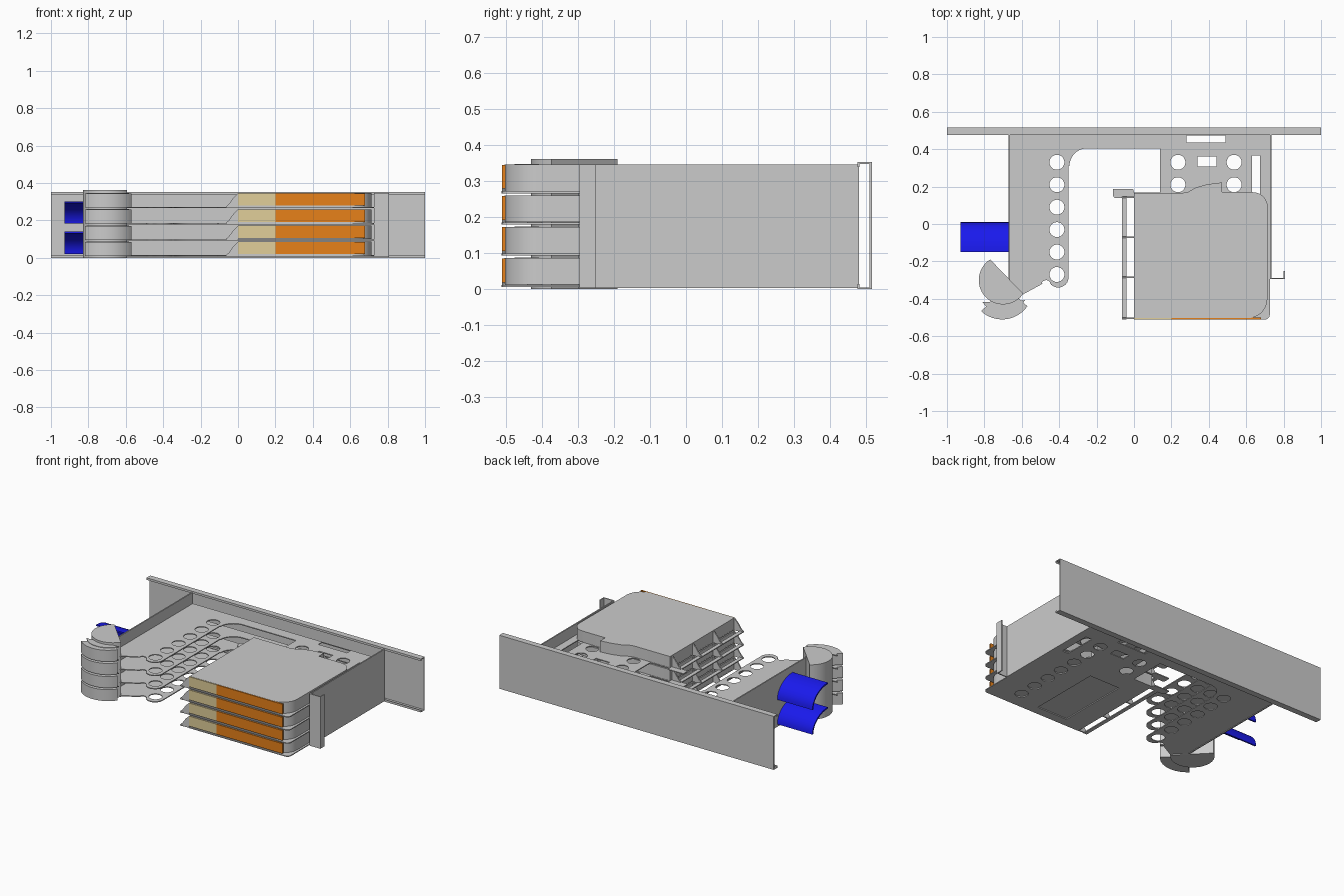
import bpy, bmesh
from math import sin, cos, radians
from mathutils import Matrix, Vector

if "Cube" in bpy.data.objects:
    bpy.data.objects.remove(bpy.data.objects["Cube"])


def arc(cx, cy, r, a0, a1, n=10):
    return [(cx + r * cos(radians(a0 + (a1 - a0) * i / n)),
             cy + r * sin(radians(a0 + (a1 - a0) * i / n))) for i in range(n + 1)]


def circle(cx, cy, r):
    return arc(cx, cy, r, 0, 345, 23)


def rect(x0, y0, x1, y1):
    return [(x0, y0), (x1, y0), (x1, y1), (x0, y1)]


def material(name, color):
    m = bpy.data.materials.new(name)
    m.diffuse_color = (*color, 1)
    m.use_nodes = True
    m.node_tree.nodes["Principled BSDF"].inputs["Base Color"].default_value = m.diffuse_color
    return m


def prism(name, loops, z0, z1, mat=None, matrix=None):
    """Extrude a flat outline (first loop) with holes (other loops)."""
    cu = bpy.data.curves.new(name, 'CURVE')
    cu.dimensions, cu.fill_mode = '2D', 'BOTH'
    cu.extrude = (z1 - z0) / 2
    for loop in loops:
        s = cu.splines.new('POLY')
        s.points.add(len(loop) - 1)
        for p, co in zip(s.points, loop):
            p.co = (co[0], co[1], 0, 1)
        s.use_cyclic_u = True
    tmp = bpy.data.objects.new(name + "_outline", cu)
    bpy.context.collection.objects.link(tmp)
    dg = bpy.context.evaluated_depsgraph_get()
    me = bpy.data.meshes.new_from_object(tmp.evaluated_get(dg))
    bpy.data.objects.remove(tmp)
    me.transform(Matrix.Translation((0, 0, (z0 + z1) / 2)))
    if matrix:
        me.transform(matrix)
    bm = bmesh.new()
    bm.from_mesh(me)
    bmesh.ops.remove_doubles(bm, verts=bm.verts, dist=1e-5)
    bmesh.ops.recalc_face_normals(bm, faces=bm.faces)
    bm.to_mesh(me)
    bm.free()
    me.materials.clear()
    if mat:
        me.materials.append(mat)
    ob = bpy.data.objects.new(name, me)
    bpy.context.collection.objects.link(ob)
    bpy.ops.object.select_all(action='DESELECT')
    bpy.context.view_layer.objects.active = ob
    ob.select_set(True)
    bpy.ops.object.shade_smooth_by_angle(angle=radians(30))
    return ob


def box(name, x0, x1, y0, y1, z0, z1, mat=None):
    return prism(name, [rect(x0, y0, x1, y1)], z0, z1, mat)


# axes for outlines drawn in side view (y, z -> along x) and front view (x, z -> along y)
SIDE = Matrix(((0, 0, 1, 0), (1, 0, 0, 0), (0, 1, 0, 0), (0, 0, 0, 1)))
FRONT = Matrix(((1, 0, 0, 0), (0, 0, 1, 0), (0, 1, 0, 0), (0, 0, 0, 1)))

orange = material("orange", (0.8, 0.22, 0.01))
beige = material("beige", (0.75, 0.62, 0.32))
blue = material("blue", (0.01, 0.01, 0.85))

# back panel: channel with forward flanges, small lips at their edges
prism("back_panel", [[(0.515, 0), (0.515, 0.352), (0.476, 0.352), (0.476, 0.338),
                      (0.481, 0.338), (0.481, 0.347), (0.509, 0.347), (0.509, 0.005),
                      (0.481, 0.005), (0.481, 0.014), (0.476, 0.014), (0.476, 0)]],
      -1, 1, None, SIDE)

# side walls and the bracket on the right one
box("left_wall", -0.672, -0.664, -0.3, 0.48, 0.003, 0.345)
box("right_wall", 0.726, 0.734, -0.295, 0.48, 0.003, 0.345)
box("bracket", 0.734, 0.806, -0.295, -0.288, 0.003, 0.345)
box("bracket_lip", 0.800, 0.806, -0.288, -0.25, 0.003, 0.345)

# shared outlines of one tray
plate = ([(-0.664, 0.478), (-0.664, -0.38), (-0.6, -0.38), (-0.49, -0.32)]
         + arc(-0.47, -0.325, 0.025, 150, 20, 6)
         + arc(-0.405, -0.285, 0.055, 215, 360, 10)
         + [(-0.35, 0.31)] + arc(-0.25, 0.31, 0.095, 180, 90, 10)
         + [(0.14, 0.405), (0.14, 0.168), (0, 0.168), (0, -0.51)]
         + arc(0.7, -0.485, 0.026, 270, 360, 5) + [(0.726, 0.478)])
rows = [0.33 - 0.12 * i for i in range(6)]
holes = [circle(-0.412, y, 0.04) for y in rows]
holes += [circle(0.535, y, 0.04) for y in rows + [-0.39]]
holes += [circle(0.235, y, 0.04) for y in rows[:2]]
holes += [rect(0.34, 0.308, 0.44, 0.36), rect(0.28, 0.435, 0.49, 0.474),
          rect(0.63, 0.15, 0.675, 0.365), rect(0.14, -0.45, 0.36, 0.03)]
cassette = ([(0, -0.503)] + arc(0.61, -0.4, 0.103, 270, 360, 10)
            + arc(0.635, 0.09, 0.08, 0, 90, 8)
            + [(0.47, 0.17), (0.47, 0.222), (0.39, 0.212), (0.33, 0.195),
               (0.29, 0.172), (0.26, 0.166), (0, 0.166)])
guide = arc(-0.705, -0.345, 0.165, 227, 325, 16) + arc(-0.7, -0.3, 0.125, 310, 243, 10)

for i in range(4):
    z = 0.006 + 0.0865 * i
    n = str(i + 1)
    # base plate, cassette body with its front labels
    prism("tray_plate_" + n, [plate] + holes, z, z + 0.006)
    prism("cassette_" + n, [cassette], z + 0.0065, z + 0.08)
    box("label_beige_" + n, 0, 0.2, -0.51, -0.5, z + 0.013, z + 0.079, beige)
    box("label_orange_" + n, 0.2, 0.68, -0.51, -0.5, z + 0.013, z + 0.079, orange)
    # ramped fins, edge rail and rear tab on the open left side
    ramp = [(0, z), (0, z + 0.079), (-0.025, z + 0.055), (-0.05, z + 0.02), (-0.065, z + 0.008),
            (-0.065, z)]
    for k, y in enumerate((0.14, -0.075, -0.29, -0.508)):
        prism(f"fin_{n}_{k}", [ramp], y, y + 0.008, None, FRONT)
    box("edge_rail_" + n, -0.065, -0.04, -0.51, 0.148, z, z + 0.006)
    prism("rear_tab_" + n, [[(-0.112, 0.15), (-0.104, 0.14), (0, 0.14), (0, 0.168),
                             (-0.005, 0.188), (-0.112, 0.188)]], z, z + 0.006)
    # curved cable guide in front of the column
    prism("cable_guide_" + n, [guide], z + 0.003, z + 0.078)
    prism("guide_flange_" + n, [arc(-0.7, -0.34, 0.135, 215, 330, 14)], z + 0.076, z + 0.081)

# part-round column and its cap
shell = arc(-0.7, -0.3, 0.13, 122, 326, 28)
prism("column", [shell], 0, 0.35)
prism("column_cap", [shell], 0.35, 0.361)

# blue curved scoops on the outside of the left wall
for i, z in enumerate((0.02, 0.182)):
    out = [(-0.15 + 0.16 * cos(radians(a)), z + 0.12 * sin(radians(a))) for a in range(0, 91, 9)]
    inn = [(-0.15 + 0.15 * cos(radians(a)), z + 0.11 * sin(radians(a))) for a in range(90, -1, -9)]
    prism(f"blue_scoop_{i + 1}", [out + inn], -0.928, -0.672, blue, SIDE)
